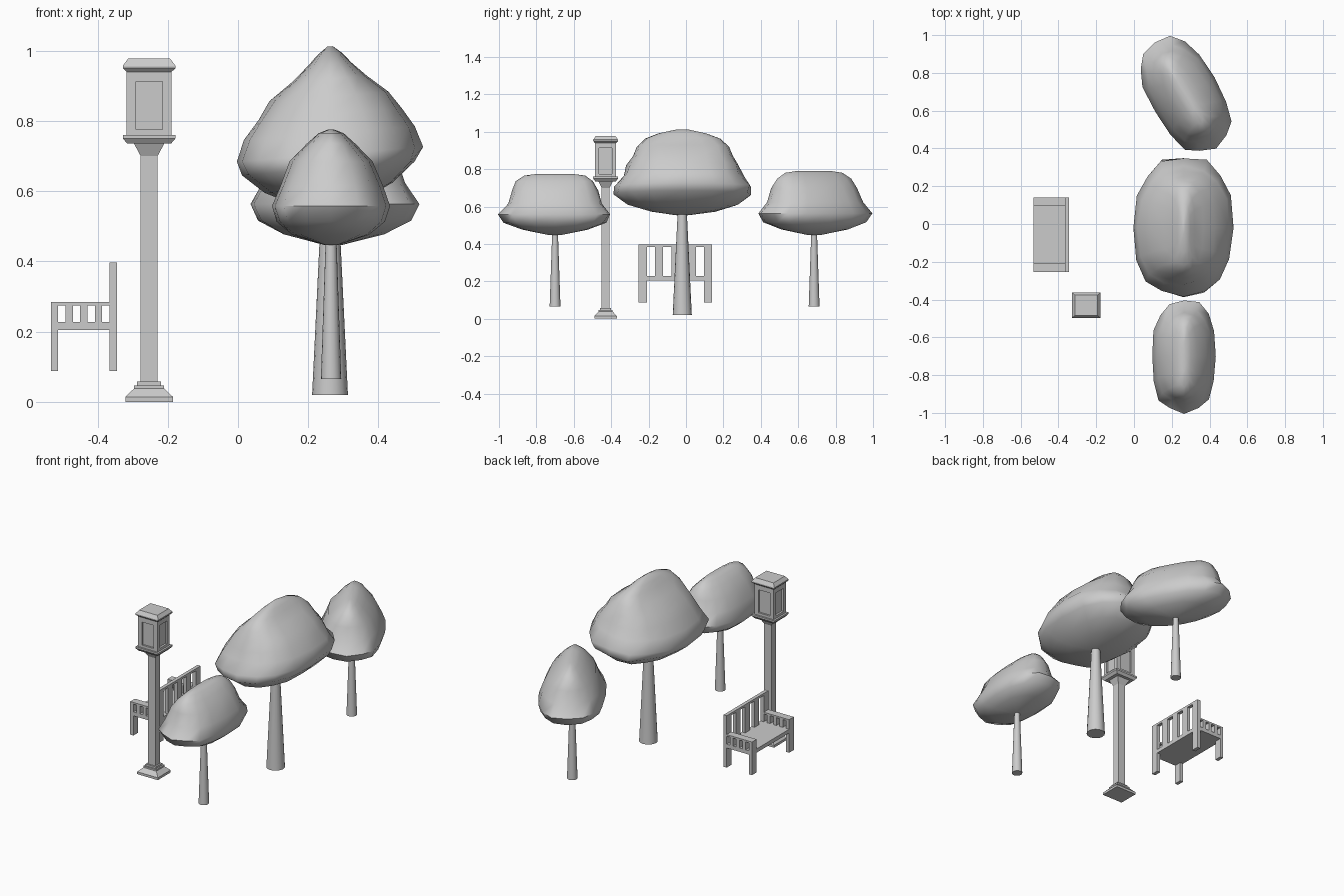
import bpy, bmesh, math, random

if "Cube" in bpy.data.objects:
    bpy.data.objects.remove(bpy.data.objects["Cube"])


def make_object(name, bm, smooth=None):
    bmesh.ops.recalc_face_normals(bm, faces=bm.faces)
    mesh = bpy.data.meshes.new(name)
    bm.to_mesh(mesh)
    bm.free()
    ob = bpy.data.objects.new(name, mesh)
    bpy.context.collection.objects.link(ob)
    if smooth:
        bpy.ops.object.select_all(action='DESELECT')
        ob.select_set(True)
        bpy.context.view_layer.objects.active = ob
        bpy.ops.object.shade_smooth_by_angle(angle=math.radians(smooth))
    return ob


def add_box(bm, x0, x1, y0, y1, z0, z1):
    vs = bmesh.ops.create_cube(bm, size=1)["verts"]
    for v in vs:
        v.co = ((x0 + x1) / 2 + v.co.x * (x1 - x0),
                (y0 + y1) / 2 + v.co.y * (y1 - y0),
                (z0 + z1) / 2 + v.co.z * (z1 - z0))


def skin_rings(bm, rings):
    """Join closed loops of points and cap both ends."""
    loops = [[bm.verts.new(p) for p in ring] for ring in rings]
    n = len(loops[0])
    for a, b in zip(loops, loops[1:]):
        for i in range(n):
            j = (i + 1) % n
            bm.faces.new((a[i], a[j], b[j], b[i]))
    bm.faces.new(loops[0][::-1])
    bm.faces.new(loops[-1])


# Lamp: square profiles, slightly narrower in y
LX, LY, RATIO = -0.253, -0.43, 0.89


def square_stack(name, profile):
    bm = bmesh.new()
    skin_rings(bm, [[(LX + sx * h, LY + sy * h * RATIO, z)
                     for sx, sy in ((-1, -1), (1, -1), (1, 1), (-1, 1))]
                    for h, z in profile])
    return make_object(name, bm)


square_stack("lamp_base", [(.068, 0), (.068, .014), (.043, .038), (.043, .047),
                           (.034, .047), (.034, .058), (.025, .058)])
square_stack("lamp_post", [(.024, .055), (.024, .70), (.043, .735)])
square_stack("lantern_tray", [(.043, .735), (.062, .735), (.075, .750), (.075, .760)])
square_stack("lantern_core", [(.052, .758), (.052, .945)])
square_stack("lantern_roof", [(.062, .938), (.075, .950), (.075, .957), (.060, .977)])

# Lantern frame: corner posts with top and bottom rails
bm = bmesh.new()
hx, hy, w = .064, .064 * RATIO, .026
for sx in (-1, 1):
    for sy in (-1, 1):
        xs = sorted((LX + sx * hx, LX + sx * (hx - w)))
        ys = sorted((LY + sy * hy, LY + sy * (hy - w * RATIO)))
        add_box(bm, *xs, *ys, .76, .942)
for z0, z1 in ((.76, .775), (.912, .942)):
    add_box(bm, LX - hx, LX + hx, LY - hy, LY + hy, z0, z1)
make_object("lantern_frame", bm)

# Bench: laid out on a nine by nine grid, facing -x
BX, BY, UX, UY = -0.533, -0.253, .188 / 9, .393 / 9


def bench_part(name, boxes):
    bm = bmesh.new()
    for i0, i1, j0, j1, z0, z1 in boxes:
        add_box(bm, BX + i0 * UX, BX + i1 * UX, BY + j0 * UY, BY + j1 * UY, z0, z1)
    return make_object(name, bm)


bench_part("bench_seat", [(0, 9, 0, 9, .205, .228)])
for side, j in (("near", 0), ("far", 8)):
    bench_part(side + "_front_leg", [(0, 1, j, j + 1, .088, .285)])
    bench_part(side + "_back_leg", [(8, 9, j, j + 1, .088, .397)])
    bench_part(side + "_armrest", [(1, 8, j, j + 1, .275, .285)] +
               [(i, i + 1, j, j + 1, .226, .276) for i in (2, 4, 6)])
bench_part("bench_backrest", [(8, 9, 1, 8, .384, .397)] +
           [(8, 9, j, j + 1, .226, .386) for j in (2, 4, 6)])


# Trees: tapered trunk and a lumpy crown of (half x, half y, z) rings
SMALL = [(.02, .03, .447), (.11, .17, .476), (.155, .268, .513), (.172, .298, .558),
         (.148, .25, .615), (.118, .228, .685), (.07, .205, .735),
         (.036, .16, .765), (.010, .09, .775)]
LARGE = [(.03, .04, .555), (.11, .18, .576), (.18, .29, .61), (.24, .368, .665),
         (.26, .368, .705), (.238, .318, .765), (.20, .295, .82), (.165, .268, .87),
         (.105, .245, .92), (.06, .20, .963), (.035, .13, .99), (.008, .03, 1.012)]


def tree(name, x, y, crown, r0, r1, z0, z1, turn=0, scale=1, tilt=0, seed=1):
    bm = bmesh.new()
    n = 16
    ring = [(math.cos(2 * math.pi * i / n), math.sin(2 * math.pi * i / n)) for i in range(n)]
    skin_rings(bm, [[(x + r * c, y + r * s, z) for c, s in ring]
                    for r, z in ((r0, z0), (r1, z1))])
    make_object(name + "_trunk", bm, 40)

    rng = random.Random(seed)
    lobes = [1 + rng.uniform(-.03, .03) for _ in range(n)]
    ca, sa = math.cos(turn), math.sin(turn)
    base = crown[0][2]
    rings = []
    for rx, ry, z in crown:
        pts = []
        for i, (c, s) in enumerate(ring):
            k = lobes[i] * rng.uniform(.98, 1.02) * scale
            px = rx * k * math.copysign(abs(c) ** .82, c)
            py = ry * k * math.copysign(abs(s) ** .82, s)
            pz = base + (z - base) * (1 + (scale - 1) * .6) + tilt * px
            pts.append((x + px * ca - py * sa, y + px * sa + py * ca, pz))
        rings.append(pts)
    bm = bmesh.new()
    skin_rings(bm, rings)
    make_object(name + "_crown", bm, 60)


tree("front_tree", .265, -.70, SMALL, .029, .014, .065, .50, seed=3)
tree("middle_tree", .262, -.02, LARGE, .051, .022, .02, .62, tilt=.08, seed=5)
tree("rear_tree", .27, .685, SMALL, .029, .014, .065, .50,
     turn=math.radians(30), scale=1.08, seed=3)
